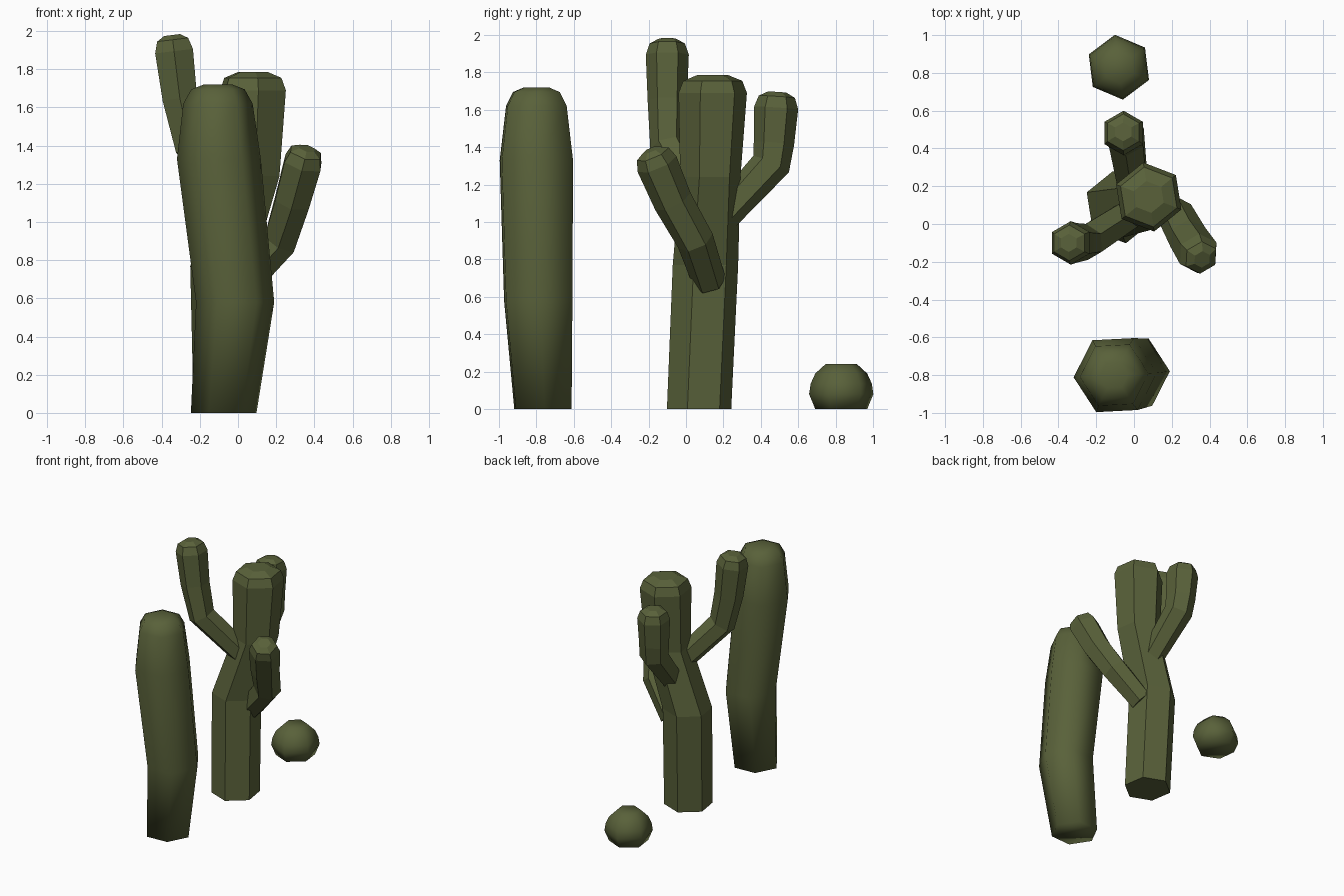
import bpy, bmesh
from math import cos, sin, radians
from mathutils import Vector, Quaternion

if "Cube" in bpy.data.objects:
    bpy.data.objects.remove(bpy.data.objects["Cube"])

green = bpy.data.materials.new("cactus green")
green.diffuse_color = (0.1, 0.12, 0.042, 1)
green.use_nodes = True
green.node_tree.nodes["Principled BSDF"].inputs["Base Color"].default_value = green.diffuse_color

UP = Vector((0, 0, 1))


def tube(name, rings, start, tilt=False, smooth=False, sides=6):
    """Closed tube through rings (x, y, z, radius); tilt sets rings square to the path."""
    bm = bmesh.new()
    pts = [Vector(r[:3]) for r in rings]
    loops = []
    for i, r in enumerate(rings):
        q = Quaternion()
        if tilt:
            a, b = pts[max(i - 1, 0)], pts[min(i + 1, len(pts) - 1)]
            t = (b - pts[i]).normalized() if i < len(pts) - 1 else Vector()
            t += (pts[i] - a).normalized() if i > 0 else Vector()
            q = UP.rotation_difference(t.normalized())
        loop = []
        for k in range(sides):
            ang = radians(start + 360 * k / sides)
            loop.append(bm.verts.new(pts[i] + q @ Vector((cos(ang) * r[3], sin(ang) * r[3], 0))))
        loops.append(loop)
    for lo, hi in zip(loops, loops[1:]):
        for k in range(sides):
            n = (k + 1) % sides
            bm.faces.new((lo[k], lo[n], hi[n], hi[k]))
    bm.faces.new(loops[0][::-1])
    bm.faces.new(loops[-1])
    for f in bm.faces:
        f.smooth = smooth
    me = bpy.data.meshes.new(name)
    bm.to_mesh(me)
    bm.free()
    me.materials.append(green)
    ob = bpy.data.objects.new(name, me)
    bpy.context.collection.objects.link(ob)
    return ob


def arm(name, rings):
    """Faceted arm with a rounded tip continuing its last direction."""
    a, b = Vector(rings[-2][:3]), Vector(rings[-1][:3])
    d, r = (b - a).normalized(), rings[-1][3]
    tip = [(*(b + d * h), r * s) for h, s in ((0.06, 0.82), (0.085, 0.42))]
    return tube(name, rings + tip, 30, tilt=True)


# Smooth single column at the front
tube("plain_column", [
    (-0.075, -0.765, 0, 0.172), (-0.015, -0.79, 0.58, 0.205),
    (-0.1, -0.8, 1.33, 0.22), (-0.105, -0.8, 1.62, 0.182),
    (-0.105, -0.8, 1.695, 0.14), (-0.105, -0.8, 1.72, 0.075)], 3, smooth=True)

# Small round cactus at the back
tube("round_cactus", [
    (-0.08, 0.83, 0, 0.14), (-0.08, 0.83, 0.08, 0.173),
    (-0.08, 0.83, 0.135, 0.165), (-0.08, 0.83, 0.19, 0.14),
    (-0.08, 0.83, 0.24, 0.085)], 37, smooth=True)

# Faceted trunk with a bend
tube("trunk", [
    (-0.07, 0.07, 0, 0.174), (-0.085, 0.104, 0.77, 0.177),
    (0.065, 0.13, 1.24, 0.163), (0.078, 0.143, 1.69, 0.185),
    (0.078, 0.143, 1.755, 0.16), (0.078, 0.143, 1.785, 0.085)], 39)

# Three arms
arm("left_arm", [
    (0.02, 0.08, 1.08, 0.085), (-0.25, -0.095, 1.41, 0.098),
    (-0.305, -0.1, 1.65, 0.105), (-0.335, -0.1, 1.895, 0.115)])
arm("right_arm", [
    (0.03, 0.125, 0.68, 0.09), (0.22, 0.05, 0.9, 0.1),
    (0.285, -0.07, 1.11, 0.105), (0.34, -0.155, 1.31, 0.112)])
arm("back_arm", [
    (0.0, 0.17, 1.0, 0.085), (-0.04, 0.455, 1.31, 0.105),
    (-0.05, 0.47, 1.42, 0.108), (-0.055, 0.482, 1.61, 0.118)])
